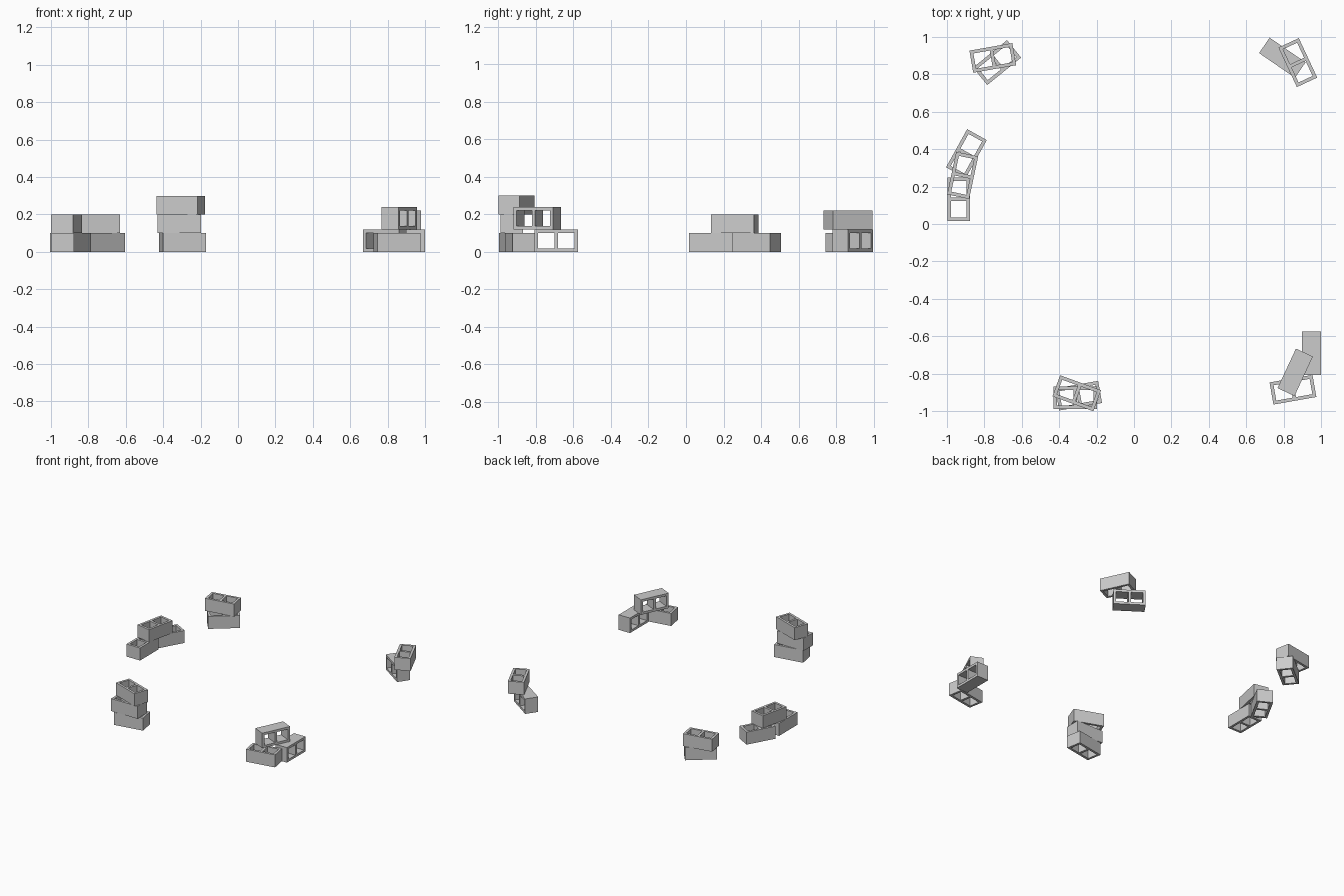
import bpy, bmesh
from math import radians
from mathutils import Matrix

if "Cube" in bpy.data.objects:
    bpy.data.objects.remove(bpy.data.objects["Cube"])

L, W, H, T = 0.233, 0.12, 0.10, 0.0185   # block length, width, height, wall


def block_mesh():
    """Hollow masonry block: ladder-shaped profile extruded upward, centred."""
    xs = [-L / 2, -L / 2 + T, -T / 2, T / 2, L / 2 - T, L / 2]
    ys = [-W / 2, -W / 2 + T, W / 2 - T, W / 2]
    bm = bmesh.new()
    grid = [[bm.verts.new((x, y, -H / 2)) for y in ys] for x in xs]
    faces = []
    for i in range(5):
        for j in range(3):
            if j == 1 and i in (1, 3):      # the two open cores
                continue
            faces.append(bm.faces.new((grid[i][j], grid[i + 1][j],
                                       grid[i + 1][j + 1], grid[i][j + 1])))
    ext = bmesh.ops.extrude_face_region(bm, geom=faces, use_keep_orig=True)
    top = [g for g in ext["geom"] if isinstance(g, bmesh.types.BMVert)]
    bmesh.ops.translate(bm, verts=top, vec=(0, 0, H))
    bmesh.ops.recalc_face_normals(bm, faces=bm.faces)
    me = bpy.data.meshes.new("hollow_block")
    bm.to_mesh(me)
    bm.free()
    return me


MESH = block_mesh()


def block(name, x, y, base, angle, on_side=False):
    ob = bpy.data.objects.new(name, MESH)
    bpy.context.collection.objects.link(ob)
    tip = Matrix.Rotation(radians(90 if on_side else 0), 4, 'X')
    z = base + (W if on_side else H) / 2
    ob.matrix_world = (Matrix.Translation((x, y, z))
                       @ Matrix.Rotation(radians(angle), 4, 'Z') @ tip)


# front stack of three
block("front_stack_bottom_block", -0.296, -0.918, 0.0, 10)
block("front_stack_middle_block", -0.314, -0.930, 0.1, 0)
block("front_stack_top_block", -0.306, -0.905, 0.2, -20)

# left pile: two on the ground, one bridging
block("left_pile_near_block", -0.938, 0.132, 0.0, 90)
block("left_pile_far_block", -0.896, 0.376, 0.0, 61)
block("left_pile_top_block", -0.916, 0.260, 0.1, 78)

# back left stack of two
block("back_left_bottom_block", -0.732, 0.863, 0.0, 39)
block("back_left_top_block", -0.755, 0.888, 0.1, 10)

# back right pair: lower one lies on its side
block("back_right_bottom_block", 0.793, 0.889, 0.0, -34.5, True)
block("back_right_top_block", 0.876, 0.863, 0.12, -65)

# front right pile: one upright, two on their sides
block("front_right_upright_block", 0.850, -0.886, 0.0, 10)
block("front_right_side_block", 0.949, -0.692, 0.0, 90, True)
block("front_right_top_block", 0.862, -0.793, 0.12, 65, True)
